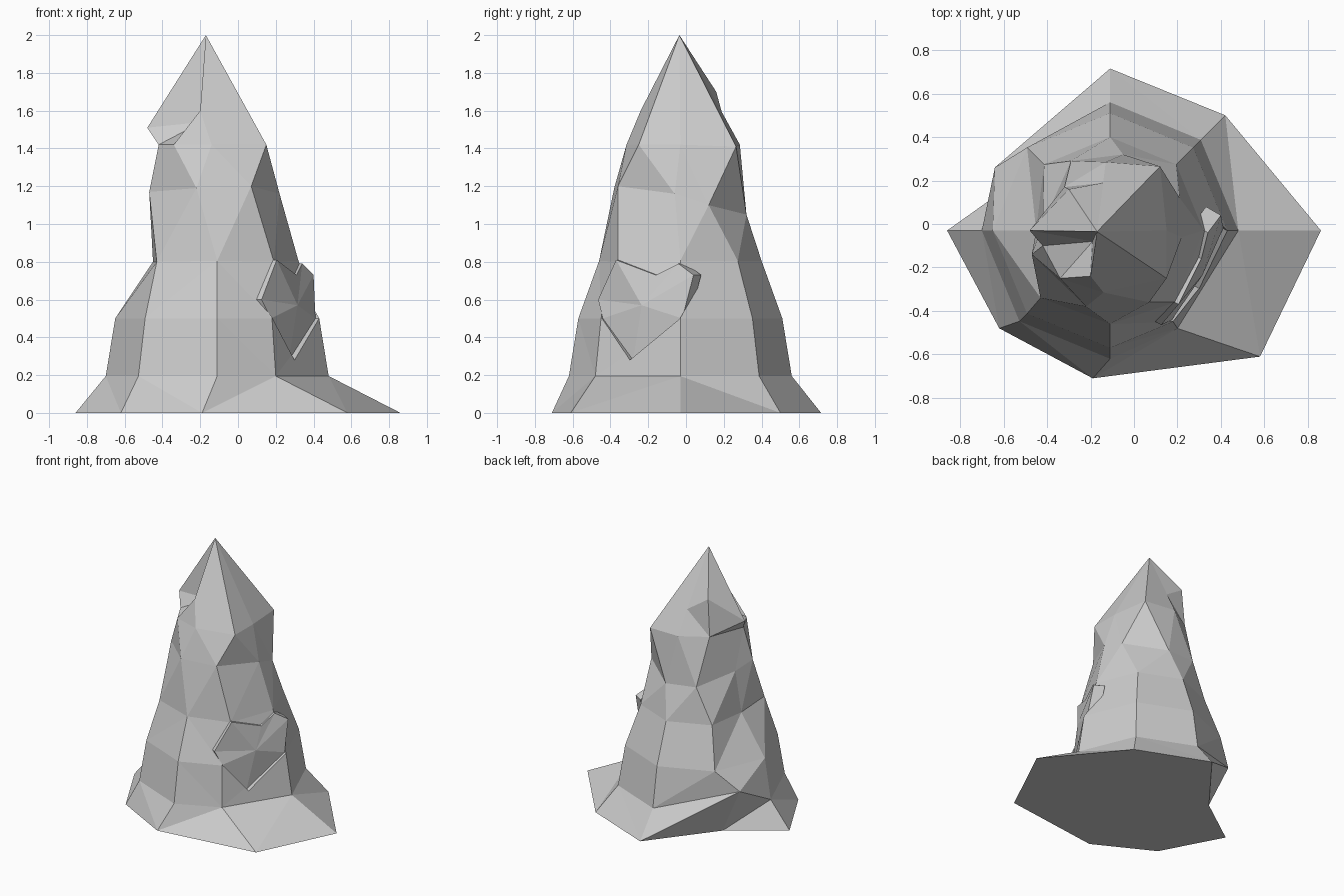
import bpy, bmesh, math
from mathutils import Vector

if "Cube" in bpy.data.objects:
    bpy.data.objects.remove(bpy.data.objects["Cube"])

APEX = Vector((-0.17, -0.035, 2.0))


def octagon(r, z, fixes=None):
    """Regular eight-sided ring, with a few hand-pulled corners."""
    ring = [Vector((-0.11 + r * math.cos(i * math.pi / 4),
                    -0.03 + r * math.sin(i * math.pi / 4), z)) for i in range(8)]
    for i, p in (fixes or {}).items():
        ring[i] = Vector(p)
    return ring


def finish(bm, name):
    bmesh.ops.recalc_face_normals(bm, faces=bm.faces)
    me = bpy.data.meshes.new(name)
    bm.to_mesh(me)
    bm.free()
    ob = bpy.data.objects.new(name, me)
    bpy.context.collection.objects.link(ob)
    return ob


# Rings from the flared foot to the overhanging cap, counter-clockwise from +x
foot = [Vector((x, y, 0)) for x, y in (
    (0.86, -0.03), (0.42, 0.50), (-0.11, 0.715), (-0.48, 0.24),
    (-0.86, -0.03), (-0.62, -0.48), (-0.19, -0.71), (0.58, -0.61))]
waist = [Vector(p) for p in (
    (0.22, -0.06, 1.16), (0.21, 0.12, 1.10), (-0.05, 0.32, 1.05), (-0.29, 0.29, 1.07),
    (-0.42, 0.0, 1.12), (-0.47, -0.14, 1.17), (-0.22, -0.38, 1.19), (0.07, -0.36, 1.20))]
neck = [Vector(p) for p in (
    (0.15, -0.03, 1.42), (0.12, 0.265, 1.41), (-0.13, 0.285, 1.42), (-0.32, 0.17, 1.42),
    (-0.42, -0.10, 1.42), (-0.34, -0.25, 1.42), (-0.14, -0.315, 1.42), (0.15, -0.25, 1.42))]
cap = [p.lerp(APEX, 0.3) for p in neck]
cap[3] = Vector((-0.30, 0.16, 1.70))
cap[4] = Vector((-0.48, -0.03, 1.51))   # beak of the cap
cap[5] = Vector((-0.19, -0.08, 1.54))   # notch behind the beak
cap[6] = Vector((-0.20, -0.24, 1.60))
rings = [
    foot,
    octagon(0.59, 0.195, {3: (-0.64, 0.26, 0.35), 7: (0.20, -0.48, 0.195)}),
    octagon(0.54, 0.50, {7: (0.18, -0.45, 0.50)}),
    octagon(0.43, 0.805, {4: (-0.45, -0.03, 0.80), 5: (-0.43, -0.34, 0.80),
                          7: (0.19, -0.36, 0.80)}),
    waist, neck, cap]

# Rock spire
bm = bmesh.new()
loops = [[bm.verts.new(p) for p in ring] for ring in rings]
tip = bm.verts.new(APEX)
bm.faces.new(list(reversed(loops[0])))
for lo, hi in zip(loops, loops[1:]):
    for i in range(8):
        a, b, c, d = lo[i], lo[(i + 1) % 8], hi[(i + 1) % 8], hi[i]
        special = (lo is loops[0] and i == 2) or (hi is loops[-1] and i == 5)
        if special or (a.co - c.co).length < (b.co - d.co).length:
            bm.faces.new((a, b, c))
            bm.faces.new((a, c, d))
        else:
            bm.faces.new((a, b, d))
            bm.faces.new((b, c, d))
for i in range(8):
    bm.faces.new((loops[-1][i], loops[-1][(i + 1) % 8], tip))
spire = finish(bm, "rock_spire")

# Embedded stone plate: top edge sticks out, bottom edge is sunk in
PLATE = [(0.125, -0.465, 0.60), (0.175, -0.44, 0.50), (0.27, -0.28, 0.28), (0.41, -0.02, 0.50),
         (0.40, 0.04, 0.73), (0.34, -0.04, 0.79), (0.31, -0.16, 0.73), (0.205, -0.37, 0.81)]
CENTRE = (0.315, -0.235, 0.57)
OUT = Vector((0.86, -0.5, 0))


def plate(name, depth):
    bm = bmesh.new()
    ends = []
    for d in (0, depth):
        rim = [bm.verts.new(Vector(p) + OUT * d) for p in PLATE]
        mid = bm.verts.new(Vector(CENTRE) + OUT * d)
        ends.append(rim)
        for i in range(8):
            bm.faces.new((rim[i], rim[(i + 1) % 8], mid))
    for i in range(8):
        j = (i + 1) % 8
        bm.faces.new((ends[0][i], ends[0][j], ends[1][j], ends[1][i]))
    bmesh.ops.triangulate(bm, faces=bm.faces)
    return finish(bm, name)


plate("stone_plate", -0.08)

# Recess in the spire where the plate sits below the surface
cutter = plate("plate_recess_cutter", 0.2)
cutter.hide_render = True
cutter.hide_set(True)
cutter.display_type = 'WIRE'
mod = spire.modifiers.new("plate_recess", 'BOOLEAN')
mod.operation = 'DIFFERENCE'
mod.solver = 'EXACT'
mod.object = cutter
